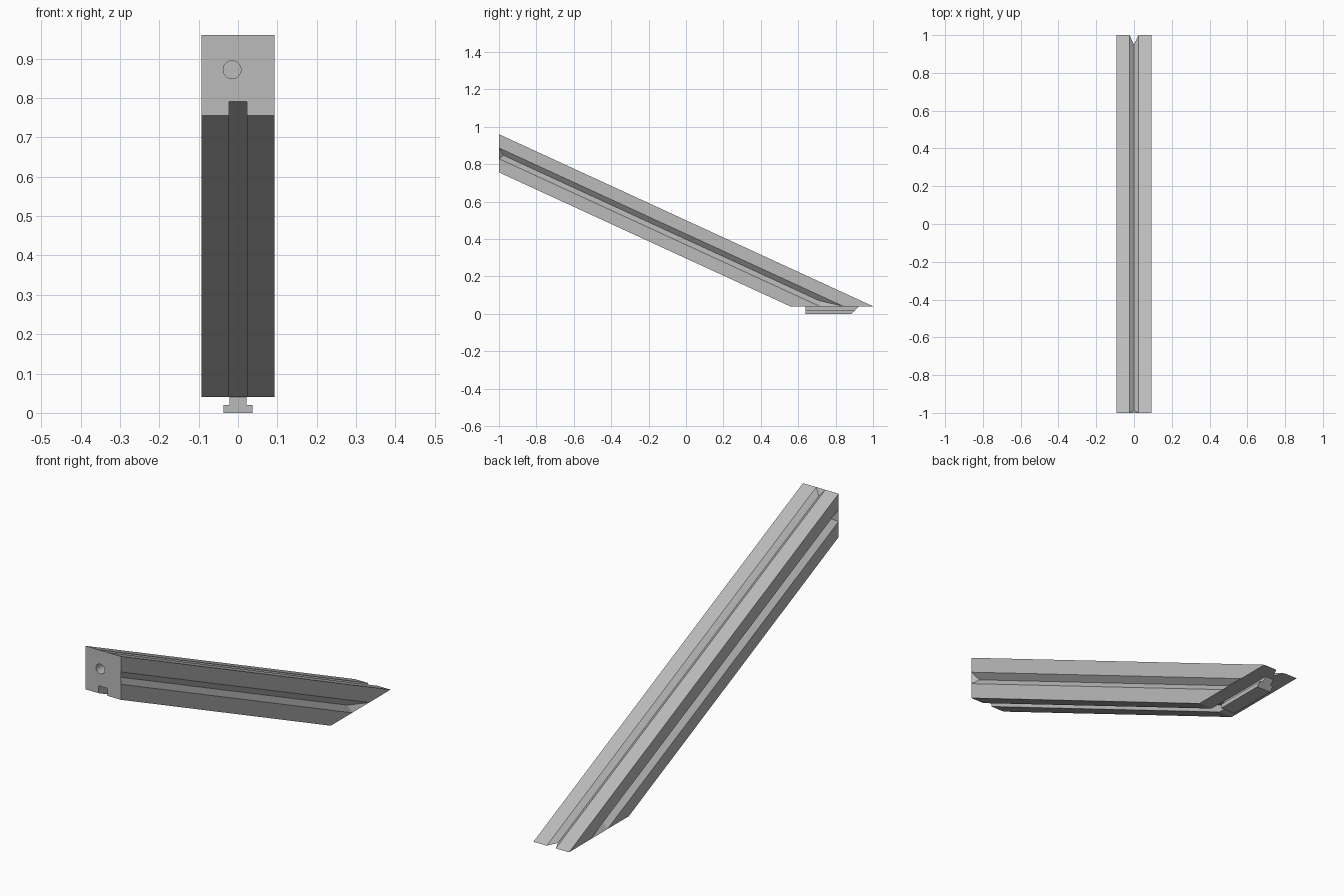
import bpy, bmesh, math

old = bpy.data.objects.get("Cube")
if old:
    bpy.data.objects.remove(old, do_unlink=True)

metal = bpy.data.materials.new("light grey metal")
metal.use_nodes = True
grey = (0.5, 0.5, 0.5, 1)
metal.diffuse_color = grey
metal.node_tree.nodes["Principled BSDF"].inputs["Base Color"].default_value = grey

HALF = 0.0925      # half width of the beam
SLOT = 0.0235      # half width of every groove
FOOT = 0.04        # height of the level cut
SLOPE = 0.46


def top_z(y):
    return 0.96 - SLOPE * (y + 1)


def bottom_z(y):
    return top_z(y) - 0.204


def finish(name, bm):
    bmesh.ops.recalc_face_normals(bm, faces=bm.faces)
    mesh = bpy.data.meshes.new(name)
    bm.to_mesh(mesh)
    bm.free()
    mesh.materials.append(metal)
    obj = bpy.data.objects.new(name, mesh)
    bpy.context.collection.objects.link(obj)
    return obj


def prism(name, ring_a, ring_b):
    """Join two matching rings of points into a closed solid."""
    bm = bmesh.new()
    a = [bm.verts.new(p) for p in ring_a]
    b = [bm.verts.new(p) for p in ring_b]
    bm.faces.new(a)
    bm.faces.new(b[::-1])
    for i in range(len(a)):
        j = (i + 1) % len(a)
        bm.faces.new((a[i], b[i], b[j], a[j]))
    return finish(name, bm)


def v_cutter(name, start_rim, end_rim, start_apex, end_apex):
    """V groove with sloping ends, carried on outward past the surface."""
    bm = bmesh.new()
    a, b = bm.verts.new(start_apex), bm.verts.new(end_apex)

    def outward(rim, apex):
        return [bm.verts.new([2 * r - c for r, c in zip(p, apex)]) for p in rim]

    s, e = outward(start_rim, start_apex), outward(end_rim, end_apex)
    for face in ((a, *s), (b, *e), (a, b, e[0], s[0]), (a, b, e[1], s[1]),
                 (s[0], s[1], e[1], e[0])):
        bm.faces.new(face)
    return finish(name, bm)


def cut(target, cutter):
    mod = target.modifiers.new(cutter.name, "BOOLEAN")
    mod.operation = "DIFFERENCE"
    mod.solver = "EXACT"
    mod.object = cutter
    bpy.context.view_layer.objects.active = target
    bpy.ops.object.modifier_apply(modifier=mod.name)
    bpy.data.objects.remove(cutter, do_unlink=True)


# Sloping beam with an upright front end and a level foot
front_low = bottom_z(-1)
foot_y = -1 + (front_low - FOOT) / SLOPE
side = [(-1, top_z(-1)), (-1, front_low), (foot_y, FOOT), (1, FOOT)]
beam = prism("sloping_beam", [(-HALF, y, z) for y, z in side],
             [(HALF, y, z) for y, z in side])

# V grooves on both sides, closed at each end
mid = top_z(-1) - 0.102
rise = 0.029


def mid_y(z):
    return -1 + (mid - z) / SLOPE


for s, name in ((1, "left_groove"), (-1, "right_groove")):
    x, deep = s * HALF, s * (HALF - 0.025)
    inset = -0.975
    cut(beam, v_cutter(
        name,
        [(x, -1, mid + rise), (x, -1, mid - rise)],
        [(x, mid_y(FOOT - rise), FOOT), (x, mid_y(FOOT + rise), FOOT)],
        (deep, inset, mid - SLOPE * (inset + 1)),
        (deep, mid_y(FOOT + rise), FOOT + rise)))

# V groove along the top, open at the foot
cut(beam, v_cutter(
    "top_groove",
    [(x, -1, top_z(-1)) for x in (-SLOT, SLOT)],
    [(x, 1.2, top_z(1.2)) for x in (-SLOT, SLOT)],
    (0, -0.985, top_z(-0.985) - 0.023),
    (0, 1.2, top_z(1.2) - 0.023)))


# Square slot along the underside
def slot_ring(y):
    return [(x, y, bottom_z(y) + h) for x, h in
            ((-SLOT, 0.035), (SLOT, 0.035), (SLOT, -0.1), (-SLOT, -0.1))]


cut(beam, prism("bottom_slot", slot_ring(-1.2), slot_ring(0.9)))


# Round blind hole in the front end
def circle(y):
    turns = [math.tau * i / 32 for i in range(32)]
    return [(-0.015 + 0.0225 * math.cos(t), y, 0.872 + 0.0225 * math.sin(t))
            for t in turns]


cut(beam, prism("front_hole", circle(-1.1), circle(-0.95)))

# T shaped key under the foot, with a slanted back end
half_tee = [(0.037, 0), (0.037, 0.02), (0.022, 0.02), (0.022, FOOT)]
tee = half_tee + [(-x, z) for x, z in reversed(half_tee)]
prism("foot_key", [(x, 0.64, z) for x, z in tee],
      [(x, 0.885 + z, z) for x, z in tee])
